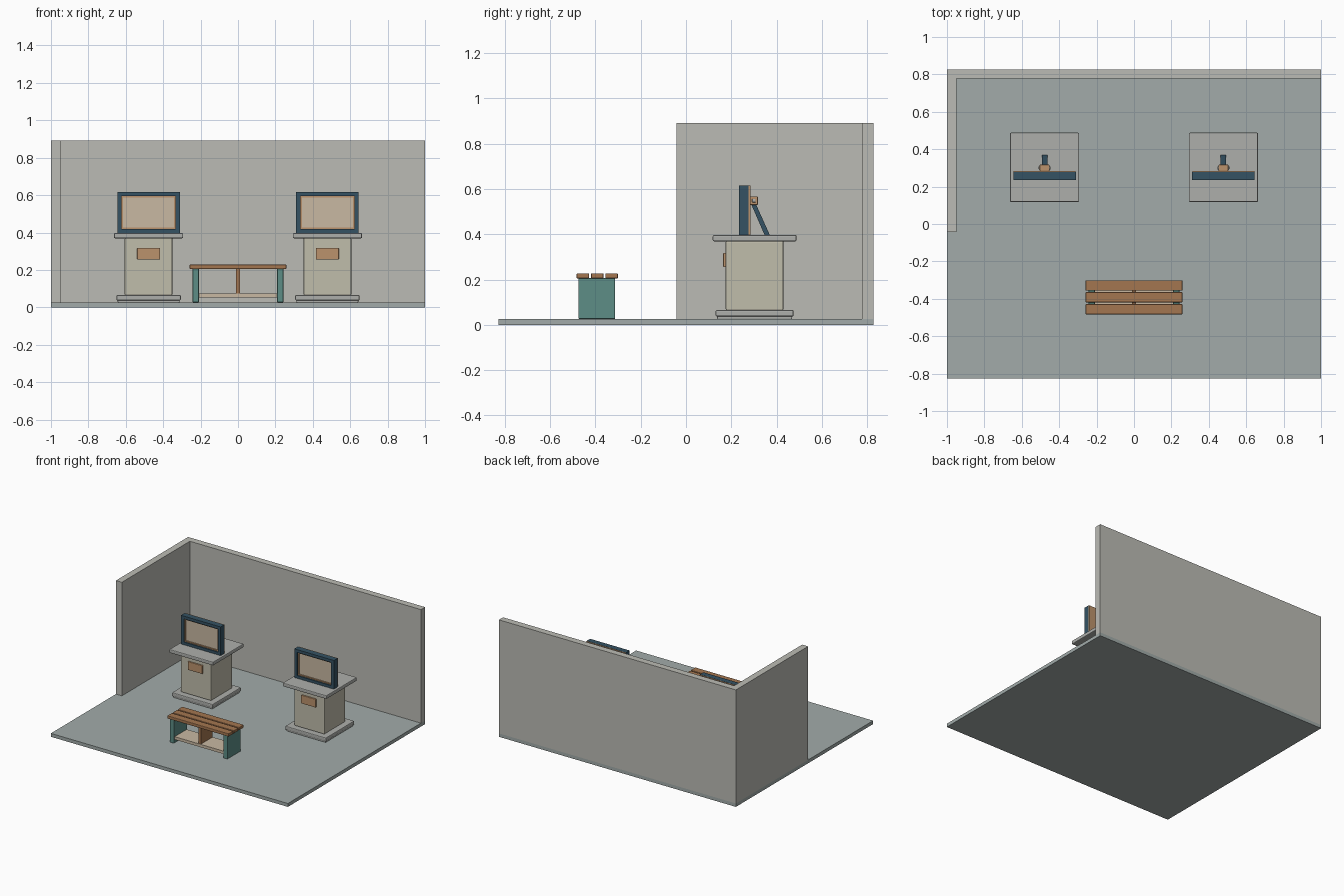
import bpy, bmesh, math
from mathutils import Matrix, Vector

if "Cube" in bpy.data.objects:
    bpy.data.objects.remove(bpy.data.objects["Cube"])


def mat(name, r, g, b):
    m = bpy.data.materials.new(name)
    m.diffuse_color = (r, g, b, 1)
    m.use_nodes = True
    m.node_tree.nodes["Principled BSDF"].inputs["Base Color"].default_value = m.diffuse_color
    return m


FLOOR = mat("floor_grey", 0.36, 0.41, 0.40)
STONE = mat("stone_beige", 0.53, 0.51, 0.41)
TRIM = mat("trim_grey", 0.42, 0.43, 0.41)
WALL = mat("wall_grey", 0.50, 0.50, 0.46)
NAVY = mat("navy", 0.035, 0.085, 0.125)
TAN = mat("tan", 0.50, 0.29, 0.15)
PALE = mat("pale_panel", 0.58, 0.48, 0.36)
WOOD = mat("wood", 0.37, 0.18, 0.08)
TEAL = mat("teal", 0.11, 0.27, 0.24)


def finish(name, bm, material, bevel=0):
    bmesh.ops.recalc_face_normals(bm, faces=bm.faces[:])
    me = bpy.data.meshes.new(name)
    bm.to_mesh(me)
    bm.free()
    me.materials.append(material)
    ob = bpy.data.objects.new(name, me)
    bpy.context.collection.objects.link(ob)
    if bevel:
        mod = ob.modifiers.new("bevel", 'BEVEL')
        mod.width, mod.segments = bevel, 2
    return ob


def add_box(bm, x, y, z):
    """Box from (min, max) ranges."""
    size = Vector([r[1] - r[0] for r in (x, y, z)])
    mid = Vector([(r[0] + r[1]) / 2 for r in (x, y, z)])
    bmesh.ops.create_cube(bm, size=1, matrix=Matrix.Translation(mid) @ Matrix.Diagonal((*size, 1)))


def box(name, x, y, z, material, bevel=0):
    bm = bmesh.new()
    add_box(bm, x, y, z)
    return finish(name, bm, material, bevel)


def centred(c, half):
    return (c - half, c + half)


def frame(name, cx, cz, outer, inner, y, material):
    """Rectangular picture frame ring in the xz plane."""
    bm = bmesh.new()
    rings = []
    for (hx, hz), yy in ((outer, y[0]), (inner, y[0]), (inner, y[1]), (outer, y[1])):
        rings.append([bm.verts.new((cx + sx * hx, yy, cz + sz * hz))
                      for sx, sz in ((-1, -1), (1, -1), (1, 1), (-1, 1))])
    for i in range(4):
        a, b = rings[i], rings[(i + 1) % 4]
        for j in range(4):
            k = (j + 1) % 4
            bm.faces.new((a[j], a[k], b[k], b[j]))
    return finish(name, bm, material)


def strut(name, cx, half, profile, material):
    """Side profile in yz extruded along x."""
    bm = bmesh.new()
    f = bm.faces.new([bm.verts.new((cx - half, y, z)) for y, z in profile])
    g = bmesh.ops.extrude_face_region(bm, geom=[f])
    bmesh.ops.translate(bm, vec=(2 * half, 0, 0),
                        verts=[v for v in g["geom"] if isinstance(v, bmesh.types.BMVert)])
    return finish(name, bm, material)


# Room shell
box("floor", (-1, 1), (-0.827, 0.827), (0, 0.026), FLOOR)
box("back_wall", (-1, 1), (0.777, 0.827), (0.026, 0.892), WALL)
box("side_wall", (-1, -0.95), (-0.043, 0.777), (0.026, 0.892), WALL)

# Two display pedestals
PY = 0.303
for side, cx in (("left", -0.478), ("right", 0.478)):
    def n(part):
        return side + "_" + part
    box(n("plinth_foot"), centred(cx, 0.165), centred(PY, 0.165), (0.026, 0.040), TRIM, 0.003)
    box(n("plinth"), centred(cx, 0.172), centred(PY, 0.172), (0.037, 0.066), TRIM, 0.006)
    box(n("pedestal_body"), centred(cx, 0.128), centred(PY, 0.128), (0.064, 0.371), STONE, 0.007)
    box(n("pedestal_top"), centred(cx, 0.185), centred(PY, 0.185), (0.369, 0.397), TRIM, 0.006)
    box(n("plaque"), centred(cx, 0.061), (0.164, 0.178), (0.255, 0.318), TAN, 0.003)
    # Framed display panel
    cz = 0.506
    frame(n("display_frame"), cx, cz, (0.167, 0.110), (0.144, 0.088), (0.235, 0.277), NAVY)
    frame(n("display_trim"), cx, cz, (0.144, 0.088), (0.136, 0.080), (0.244, 0.277), TAN)
    box(n("display_panel"), centred(cx, 0.138), (0.252, 0.277), centred(cz, 0.082), PALE)
    box(n("display_back"), centred(cx, 0.165), (0.276, 0.284), centred(cz, 0.109), TAN)
    # Rear easel support
    box(n("hinge_block"), centred(cx, 0.026), (0.283, 0.317), (0.530, 0.567), TAN, 0.003)
    box(n("hinge_pin"), centred(cx, 0.032), (0.292, 0.308), (0.541, 0.557), TRIM, 0.003)
    strut(n("rear_strut"), cx, 0.015,
          [(0.287, 0.535), (0.308, 0.535), (0.370, 0.397), (0.347, 0.397)], NAVY)

# Bench
BY = -0.392
for i in (-1, 0, 1):
    box("bench_slat_%d" % (i + 2), centred(0, 0.259), centred(BY + i * 0.0635, 0.0275),
        (0.205, 0.228), WOOD, 0.004)
for side, s in (("left", -1), ("right", 1)):
    box("bench_%s_leg" % side, centred(s * 0.226, 0.017), centred(BY - 0.002, 0.081),
        (0.026, 0.206), TEAL, 0.004)
box("bench_shelf", (-0.212, 0.212), centred(BY, 0.073), (0.052, 0.074), PALE)
box("bench_divider", centred(0, 0.010), centred(BY, 0.070), (0.073, 0.206), WOOD)
